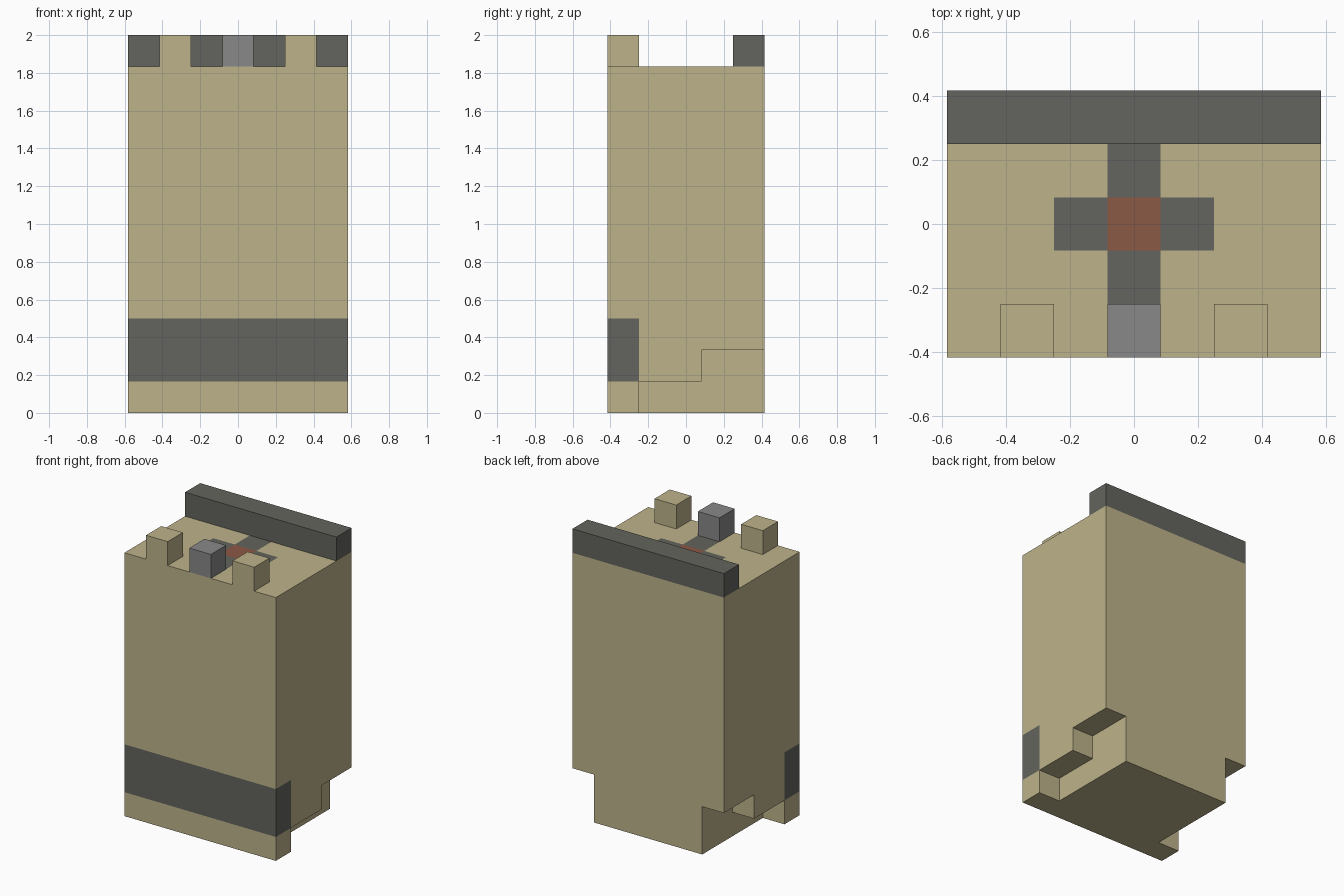
import bpy
import bmesh
from mathutils import Vector

U = 1 / 6  # size of one block

if "Cube" in bpy.data.objects:
    bpy.data.objects.remove(bpy.data.objects["Cube"], do_unlink=True)


def material(name, rgb):
    m = bpy.data.materials.new(name)
    m.use_nodes = True
    colour = (*rgb, 1)
    m.diffuse_color = colour
    node = next(n for n in m.node_tree.nodes if n.type == "BSDF_PRINCIPLED")
    node.inputs["Base Color"].default_value = colour
    return m


tan = material("tan", (0.51, 0.45, 0.255))
dark = material("dark_grey", (0.127, 0.127, 0.112))
grey = material("mid_grey", (0.246, 0.246, 0.246))
red = material("brick_red", (0.26, 0.10, 0.06))


def finish(name, bm, mats):
    bmesh.ops.recalc_face_normals(bm, faces=bm.faces)
    mesh = bpy.data.meshes.new(name)
    bm.to_mesh(mesh)
    bm.free()
    for m in mats:
        mesh.materials.append(m)
    ob = bpy.data.objects.new(name, mesh)
    bpy.context.collection.objects.link(ob)
    return ob


def box_mesh(lo, hi):
    """Box between two corners given in blocks."""
    lo, hi = Vector(lo) * U, Vector(hi) * U
    bm = bmesh.new()
    bmesh.ops.create_cube(bm, size=1)
    for v in bm.verts:
        v.co = (lo + hi) / 2 + v.co * (hi - lo)
    return bm


def box(name, lo, hi, mat):
    return finish(name, box_mesh(lo, hi), [mat])


def split(bm, axis, at, top_only=False):
    """Cut the mesh across an axis, optionally only on the top face."""
    normal = Vector((0, 0, 0))
    normal[axis] = 1
    faces = [f for f in bm.faces if not top_only or f.normal.z > 0.9]
    edges = {e for f in faces for e in f.edges}
    verts = {v for f in faces for v in f.verts}
    bmesh.ops.bisect_plane(bm, geom=faces + list(edges) + list(verts),
                           plane_co=normal * at * U, plane_no=normal)


# Body, with a band round the lower front and a cross on the top
bm = box_mesh((-3.5, -2.5, 0), (3.5, 2.5, 11))
for z in (1, 3):
    split(bm, 2, z)
split(bm, 1, -1.5)
bm.normal_update()
for at in (-1.5, -0.5, 0.5, 1.5):
    split(bm, 0, at, True)
    bm.normal_update()
for at in (-0.5, 0.5, 1.5):
    split(bm, 1, at, True)
    bm.normal_update()
for f in bm.faces:
    x, y, z = f.calc_center_median() / U
    x, y = abs(x), y
    if f.normal.z > 0.9:
        if x < 0.5 and abs(y) < 0.5:
            f.material_index = 2
        elif (x < 0.5 and abs(y) < 1.5) or (x < 1.5 and abs(y) < 0.5):
            f.material_index = 1
    elif 1 < z < 3 and y < -1.5 and abs(f.normal.z) < 0.1:
        f.material_index = 1
body = finish("body", bm, [tan, dark, red])

# Stepped notches under both sides
steps = [(-1.5, -1), (-1.5, 1), (0.5, 1), (0.5, 2), (3.5, 2), (3.5, -1)]
for side, sx in (("left", 1), ("right", -1)):
    bm = bmesh.new()
    face = bm.faces.new([bm.verts.new((sx * 2.5 * U, y * U, z * U)) for y, z in steps])
    out = bmesh.ops.extrude_face_region(bm, geom=[face])
    moved = [g for g in out["geom"] if isinstance(g, bmesh.types.BMVert)]
    bmesh.ops.translate(bm, verts=moved, vec=(sx * 2 * U, 0, 0))
    cutter = finish(side + "_notch_cutter", bm, [tan])
    cutter.hide_render = True
    cutter.hide_viewport = True
    cutter.display_type = "WIRE"
    cut = body.modifiers.new(side + "_notch", "BOOLEAN")
    cut.operation = "DIFFERENCE"
    cut.solver = "EXACT"
    cut.object = cutter

# Blocks standing on the top
box("rear_bar", (-3.5, 1.5, 11), (3.5, 2.5, 12), dark)
box("front_centre_block", (-0.5, -2.5, 11), (0.5, -1.5, 12), grey)
for side, cx in (("left", 2), ("right", -2)):
    box(side + "_front_block", (cx - 0.5, -2.5, 11), (cx + 0.5, -1.5, 12), tan)
